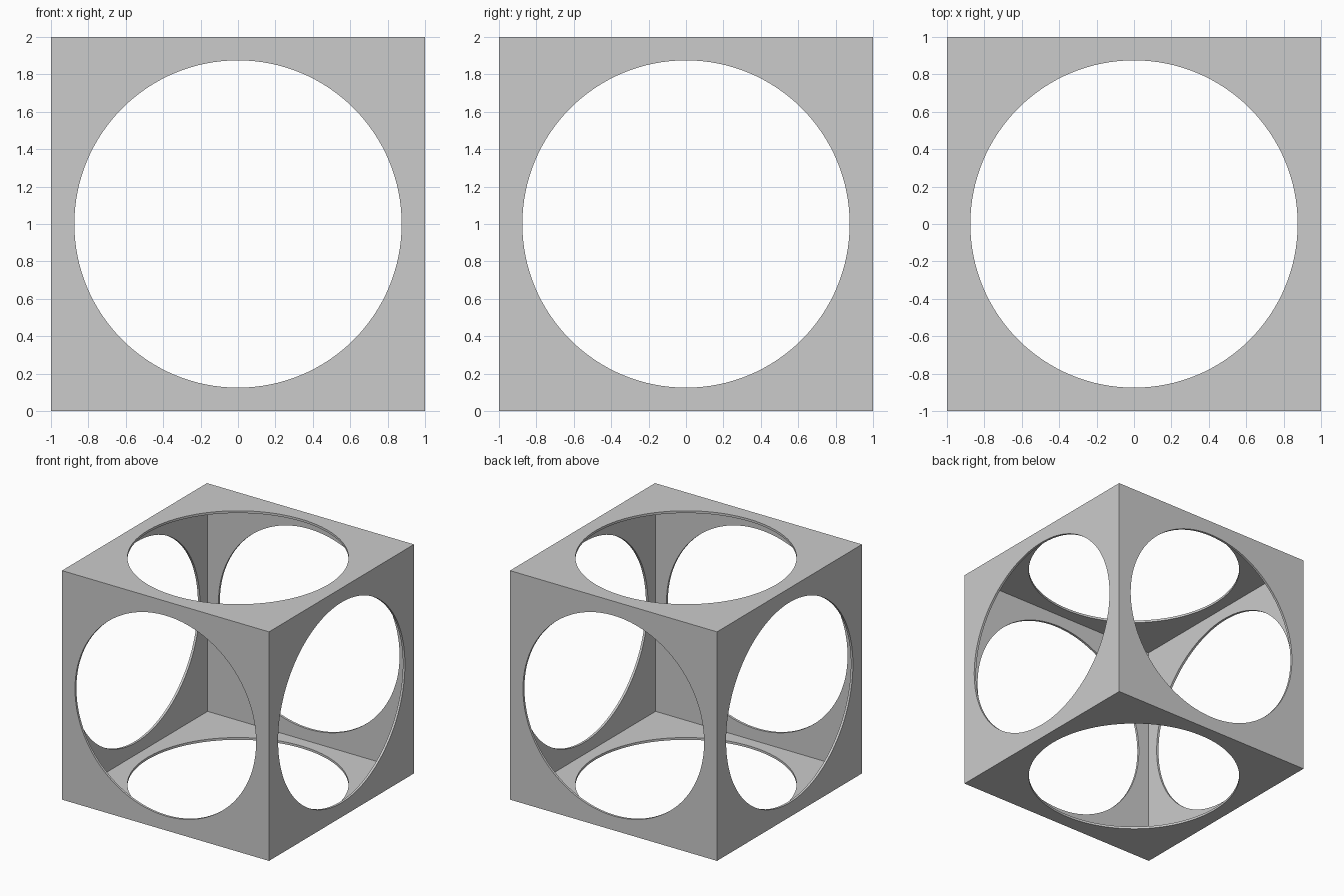
import bpy
from math import pi

if "Cube" in bpy.data.objects:
    bpy.data.objects.remove(bpy.data.objects["Cube"], do_unlink=True)

SIZE, WALL, HOLE_RADIUS, SIDES = 2.0, 0.02, 0.875, 128
CENTRE = (0, 0, SIZE / 2)

grey = bpy.data.materials.new("light_grey")
grey.use_nodes = True
colour = (0.6, 0.6, 0.6, 1)
grey.diffuse_color = colour
bsdf = next(n for n in grey.node_tree.nodes if n.type == "BSDF_PRINCIPLED")
bsdf.inputs["Base Color"].default_value = colour


def apply(obj, modifier):
    bpy.ops.object.select_all(action="DESELECT")
    obj.select_set(True)
    bpy.context.view_layer.objects.active = obj
    bpy.ops.object.modifier_apply(modifier=modifier.name)


# Thin-walled hollow box
bpy.ops.mesh.primitive_cube_add(size=SIZE, location=CENTRE)
box = bpy.context.object
box.name = "hollow_box"
box.data.materials.append(grey)
shell = box.modifiers.new("wall", "SOLIDIFY")
shell.thickness = WALL
shell.offset = -1
shell.use_even_offset = True
apply(box, shell)

# Round opening through each pair of opposite walls
for rotation in ((0, 0, 0), (pi / 2, 0, 0), (0, pi / 2, 0)):
    bpy.ops.mesh.primitive_cylinder_add(
        vertices=SIDES, radius=HOLE_RADIUS, depth=SIZE * 1.2,
        location=CENTRE, rotation=rotation)
    cutter = bpy.context.object
    cutter.name = "opening_cutter"
    cutter.hide_render = True
    cutter.data.materials.append(grey)
    cut = box.modifiers.new("opening", "BOOLEAN")
    cut.operation = "DIFFERENCE"
    cut.solver = "EXACT"
    cut.object = cutter
    apply(box, cut)
    bpy.data.objects.remove(cutter, do_unlink=True)

# Smooth hole rims, crisp box edges
bpy.ops.object.select_all(action="DESELECT")
box.select_set(True)
bpy.context.view_layer.objects.active = box
bpy.ops.object.shade_smooth_by_angle(angle=pi / 6)
